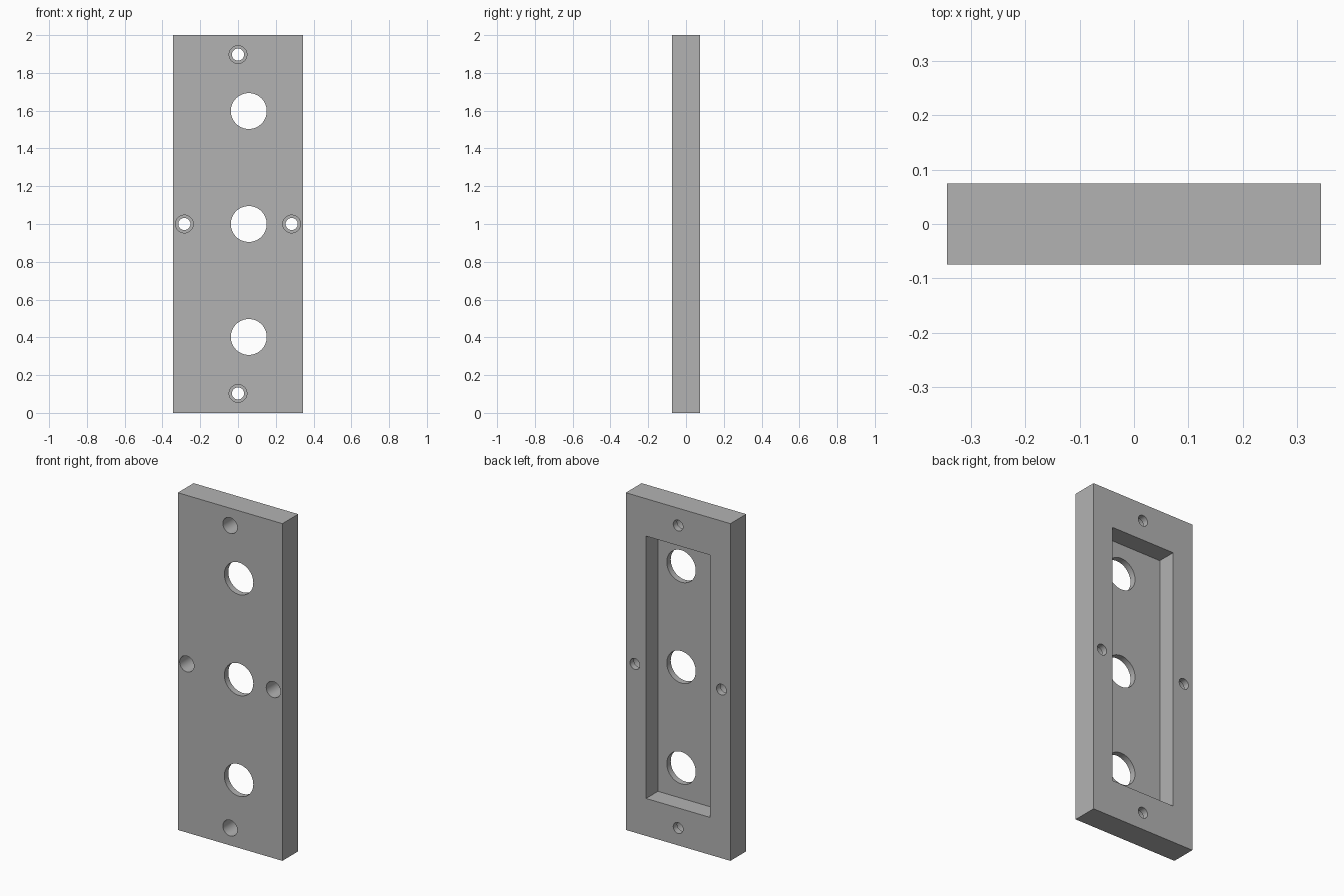
import bpy
from math import pi

cube = bpy.data.objects.get("Cube")
if cube:
    bpy.data.objects.remove(cube, do_unlink=True)

WIDTH, DEPTH, HEIGHT = 0.686, 0.148, 2.0
FRONT, BACK = -DEPTH / 2, DEPTH / 2
FLOOR = FRONT + DEPTH / 4      # inner floor of the rear pocket
OVER = 0.05                    # overshoot so cutters pass cleanly through


def box(name, width, y0, y1, z0, z1):
    bpy.ops.mesh.primitive_cube_add(size=1, location=(0, (y0 + y1) / 2, (z0 + z1) / 2))
    obj = bpy.context.object
    obj.name = name
    obj.scale = (width, y1 - y0, z1 - z0)
    bpy.ops.object.transform_apply(location=True, rotation=True, scale=True)
    return obj


def drill(name, radius, x, z, y0, y1):
    bpy.ops.mesh.primitive_cylinder_add(
        vertices=64, radius=radius, depth=y1 - y0,
        location=(x, (y0 + y1) / 2, z), rotation=(pi / 2, 0, 0))
    obj = bpy.context.object
    obj.name = name
    bpy.ops.object.transform_apply(location=True, rotation=True, scale=True)
    return obj


def cut(target, cutter):
    cutter.hide_render = True
    mod = target.modifiers.new("cut", 'BOOLEAN')
    mod.operation = 'DIFFERENCE'
    mod.solver = 'EXACT'
    mod.object = cutter
    bpy.ops.object.select_all(action='DESELECT')
    target.select_set(True)
    bpy.context.view_layer.objects.active = target
    bpy.ops.object.modifier_apply(modifier=mod.name)
    bpy.data.objects.remove(cutter, do_unlink=True)


# Solid plate
plate = box("cover_plate", WIDTH, FRONT, BACK, 0, HEIGHT)

# Rectangular pocket open at the back
cut(plate, box("pocket_cutter", 0.42, FLOOR, BACK + OVER, 0.222, HEIGHT - 0.222))

# Three large openings, offset to one side
for z in (0.402, 1.0, 1.598):
    cut(plate, drill("opening_cutter", 0.095, 0.057, z, FRONT - OVER, FLOOR + OVER))

# Four screw holes, counterbored from the front
for x, z in ((0, 0.103), (0, HEIGHT - 0.103), (-0.284, 1.0), (0.284, 1.0)):
    cut(plate, drill("screw_cutter", 0.032, x, z, FRONT - OVER, BACK + OVER))
    cut(plate, drill("counterbore_cutter", 0.047, x, z, FRONT - OVER, BACK - DEPTH / 4))

# Single grey material
grey = bpy.data.materials.new("plain_grey")
grey.use_nodes = True
colour = (0.45, 0.45, 0.45, 1)
grey.diffuse_color = colour
grey.node_tree.nodes["Principled BSDF"].inputs["Base Color"].default_value = colour
plate.data.materials.clear()
plate.data.materials.append(grey)

# Smooth hole walls, crisp edges
plate.select_set(True)
bpy.context.view_layer.objects.active = plate
bpy.ops.object.shade_smooth_by_angle()
